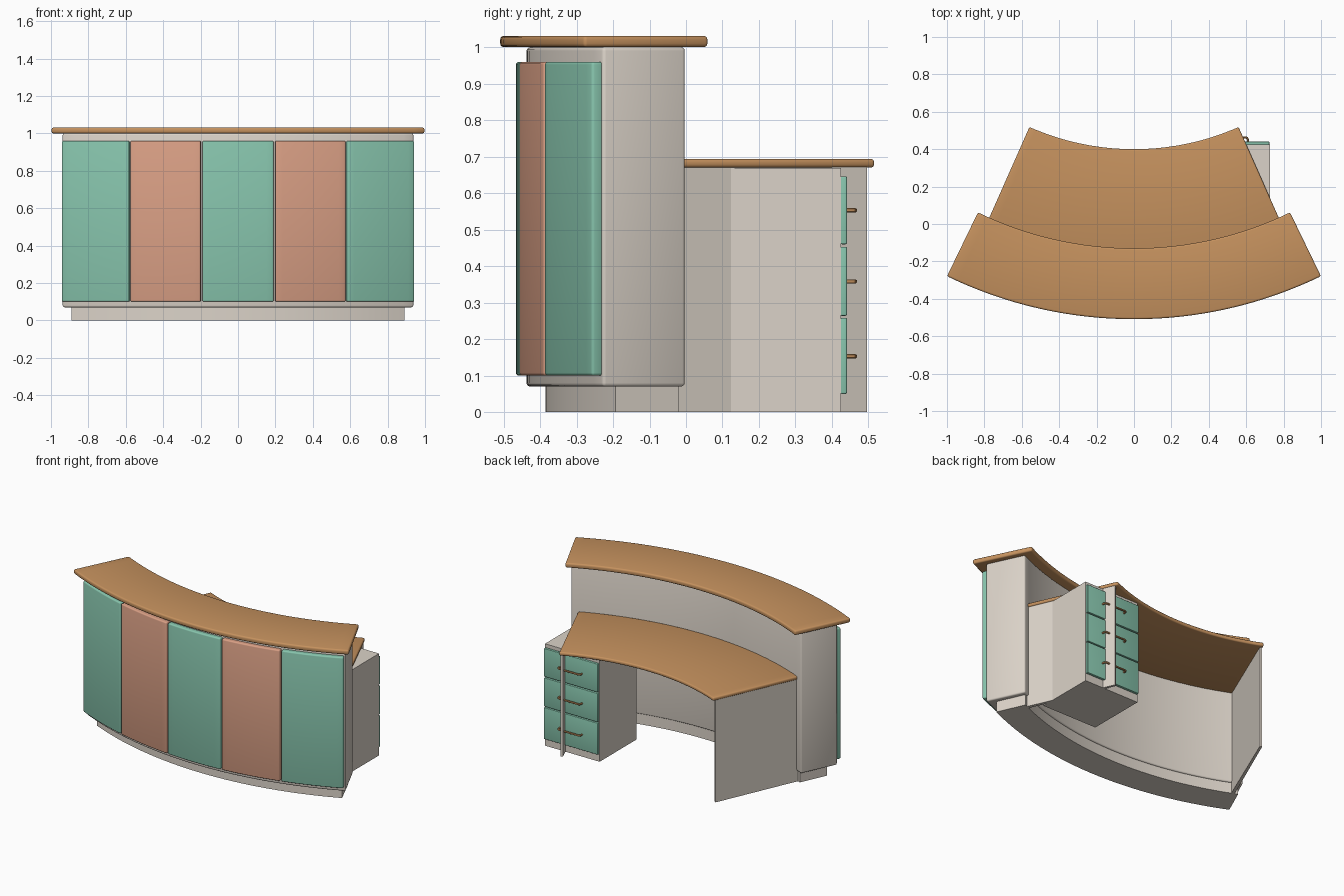
import bpy, bmesh, math
from mathutils import Matrix, Vector

if "Cube" in bpy.data.objects:
    bpy.data.objects.remove(bpy.data.objects["Cube"])

CY = 1.78  # centre of the counter's curve lies on (0, CY)


def material(name, rgb):
    m = bpy.data.materials.new(name)
    m.diffuse_color = (*rgb, 1)
    m.use_nodes = True
    m.node_tree.nodes["Principled BSDF"].inputs["Base Color"].default_value = m.diffuse_color
    return m


WOOD = material("wood", (0.56, 0.285, 0.112))
GREEN = material("sea_green", (0.245, 0.56, 0.42))
SALMON = material("salmon", (0.70, 0.35, 0.235))
CREAM = material("warm_white", (0.71, 0.65, 0.58))


def finish(name, bm, mat, bevel=0.0, segs=3):
    bmesh.ops.recalc_face_normals(bm, faces=bm.faces[:])
    if bevel:
        sharp = [e for e in bm.edges if e.calc_face_angle(0) > math.radians(40)]
        bmesh.ops.bevel(bm, geom=sharp, offset=bevel, segments=segs,
                        affect='EDGES', profile=0.5)
    me = bpy.data.meshes.new(name)
    bm.to_mesh(me)
    bm.free()
    me.materials.append(mat)
    ob = bpy.data.objects.new(name, me)
    bpy.context.collection.objects.link(ob)
    bpy.ops.object.select_all(action='DESELECT')
    ob.select_set(True)
    bpy.context.view_layer.objects.active = ob
    bpy.ops.object.shade_smooth_by_angle(angle=math.radians(35))
    return ob


def arc_slab(name, r0, r1, a0, a1, z0, z1, mat, bevel=0.0, n=32):
    """Solid ring sector; angles in degrees from the front direction."""
    bm = bmesh.new()
    rows = []
    for i in range(n + 1):
        a = math.radians(a0 + (a1 - a0) * i / n)
        rows.append([bm.verts.new((r * math.sin(a), CY - r * math.cos(a), z))
                     for r, z in ((r0, z0), (r1, z0), (r1, z1), (r0, z1))])
    for p, q in zip(rows, rows[1:]):
        for k in range(4):
            bm.faces.new((p[k], p[(k + 1) % 4], q[(k + 1) % 4], q[k]))
    bm.faces.new(rows[0])
    bm.faces.new(rows[-1][::-1])
    return finish(name, bm, mat, bevel)


def box(name, lo, hi, mat, bevel=0.0):
    lo, hi = Vector(lo), Vector(hi)
    bm = bmesh.new()
    bmesh.ops.create_cube(bm, size=1, matrix=Matrix.Translation((lo + hi) / 2)
                          @ Matrix.Diagonal((*(hi - lo), 1)))
    return finish(name, bm, mat, bevel)


def handle(name, x0, x1, y0, y1, z, r, mat):
    """Bent bar pull swept along a path with rounded corners."""
    c = 0.012
    path = [(x0, y0), (x0, y1 - c), (x0 + c * 0.3, y1 - c * 0.3), (x0 + c, y1),
            (x1 - c, y1), (x1 - c * 0.3, y1 - c * 0.3), (x1, y1 - c), (x1, y0)]
    bm = bmesh.new()
    rings = []
    for i, p in enumerate(path):
        a, b = path[max(i - 1, 0)], path[min(i + 1, len(path) - 1)]
        t = Vector((b[0] - a[0], b[1] - a[1], 0)).normalized()
        side = Vector((-t.y, t.x, 0))
        rings.append([bm.verts.new(Vector((*p, z)) + side * r * math.cos(k * math.pi / 5)
                                   + Vector((0, 0, r * math.sin(k * math.pi / 5))))
                      for k in range(10)])
    for p, q in zip(rings, rings[1:]):
        for k in range(10):
            bm.faces.new((p[k], p[(k + 1) % 10], q[(k + 1) % 10], q[k]))
    bm.faces.new(rings[0])
    bm.faces.new(rings[-1][::-1])
    return finish(name, bm, mat)


# Curved counter: plinth, body and high top
arc_slab("plinth", 1.975, 2.165, -24.3, 24.3, 0, 0.07, CREAM)
arc_slab("counter_body", 1.966, 2.217, -25.1, 25.1, 0.07, 1.0, CREAM, 0.01)
arc_slab("counter_top", 1.91, 2.289, -25.9, 25.9, 1.0, 1.031, WOOD, 0.01)

# Alternating front panels
for i in range(5):
    mid = (i - 2) * 10
    arc_slab(f"front_panel_{i + 1}", 2.21, 2.246, mid - 4.88, mid + 4.88,
             0.10, 0.96, SALMON if i % 2 else GREEN, 0.008, 10)

# Lower desk with a side support at each end
arc_slab("desk_top", 1.38, 1.97, -23.9, 23.9, 0.67, 0.694, WOOD, 0.009)
for label, s in (("left", -1), ("right", 1)):
    a, b = sorted((s * 23.1, s * 23.7))
    arc_slab(f"desk_support_{label}", 1.402, 1.975, a, b, 0, 0.672, CREAM, 0, 2)

# Drawer cabinet
box("drawer_cabinet", (0.33, 0.04, 0), (0.727, 0.425, 0.669), CREAM)
for i, (z0, z1, zh) in enumerate(((0.05, 0.258, 0.153), (0.264, 0.453, 0.358),
                                  (0.46, 0.646, 0.553))):
    box(f"drawer_front_{i + 1}", (0.333, 0.423, z0), (0.724, 0.441, z1), GREEN, 0.004)
    handle(f"drawer_handle_{i + 1}", 0.447, 0.609, 0.438, 0.463, zh, 0.006, WOOD)
